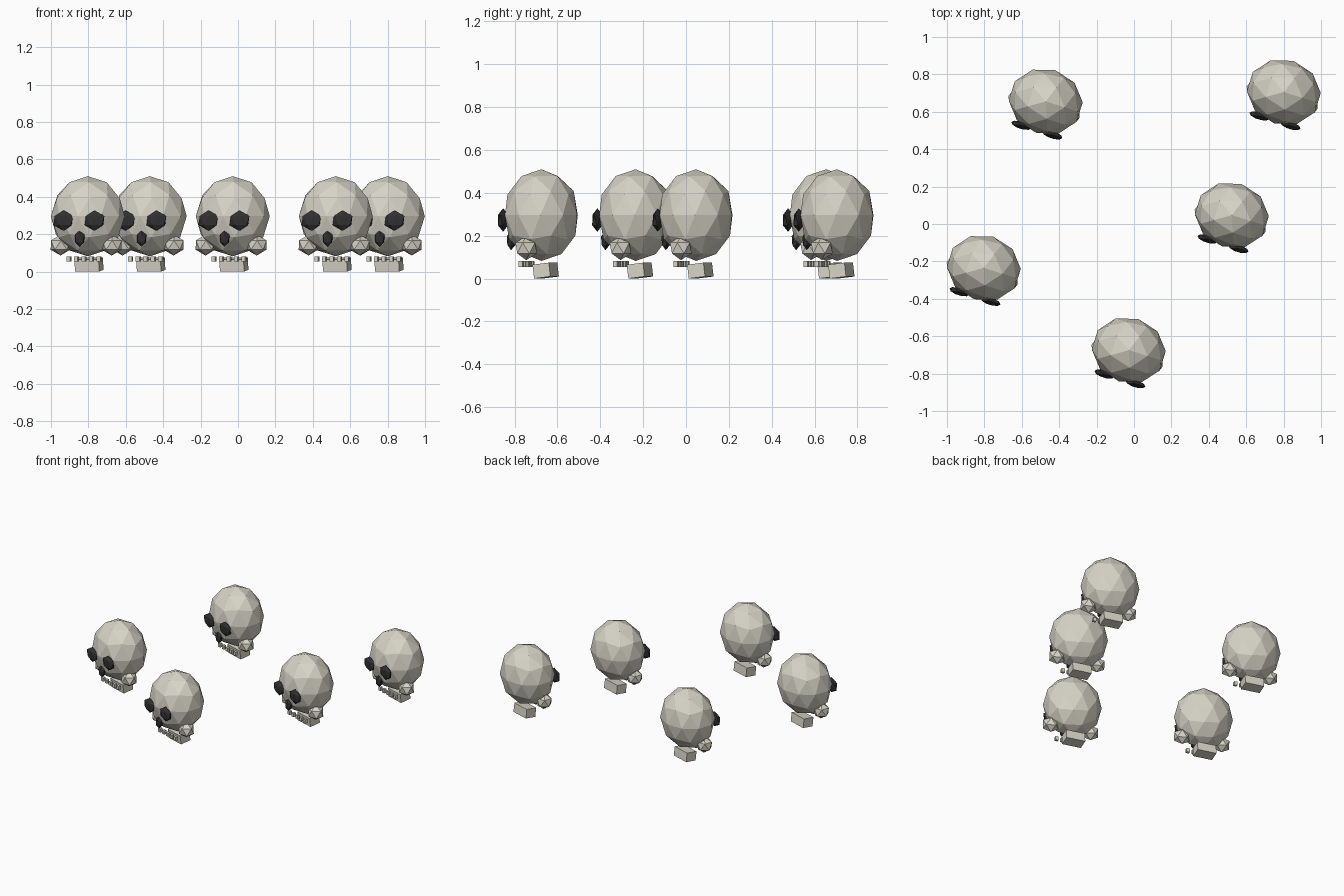
import bpy, bmesh
from mathutils import Matrix, Vector, Euler

if "Cube" in bpy.data.objects:
    bpy.data.objects.remove(bpy.data.objects["Cube"])


def material(name, rgb):
    m = bpy.data.materials.new(name)
    m.diffuse_color = (*rgb, 1)
    m.use_nodes = True
    m.node_tree.nodes["Principled BSDF"].inputs["Base Color"].default_value = m.diffuse_color
    return m


BONE = material("bone", (0.68, 0.66, 0.57))
DARK = material("socket_dark", (0.03, 0.03, 0.03))


def mesh(name, kind, mat):
    bm = bmesh.new()
    if kind == "box":
        bmesh.ops.create_cube(bm, size=1)
    else:
        bmesh.ops.create_icosphere(bm, subdivisions=kind, radius=1)
    me = bpy.data.meshes.new(name)
    bm.to_mesh(me)
    bm.free()
    me.materials.append(mat)
    return me


CRANIUM = mesh("cranium", 2, BONE)
KNOB = mesh("cheek", 1, BONE)
SOCKET = mesh("socket", 1, DARK)
BOX = mesh("bone_box", "box", BONE)


def part(name, me, base, loc, scale, tilt=0):
    ob = bpy.data.objects.new(name, me)
    bpy.context.collection.objects.link(ob)
    ob.matrix_world = base @ Matrix.LocRotScale(
        Vector(loc), Euler((tilt, 0, 0)), Vector(scale))


def skull(x, y):
    base = Matrix.Translation((x, y, 0)) @ Matrix.Rotation(-0.3, 4, 'Z')
    part("cranium", CRANIUM, base, (0, 0, 0.296), (0.2, 0.175, 0.214))
    # paired eye sockets and cheekbones
    for s in (-1, 1):
        part("eye_socket", SOCKET, base, (s * 0.087, -0.16, 0.273), (0.062, 0.022, 0.055))
        part("cheekbone", KNOB, base, (s * 0.143, -0.03, 0.142), (0.062, 0.056, 0.056))
    part("nose_hole", SOCKET, base, (0, -0.148, 0.177), (0.03, 0.022, 0.045))
    # jaw block, tilted slightly forward
    part("jaw", BOX, base, (0, 0.021, 0.037), (0.135, 0.08, 0.065), 0.12)
    # row of upper teeth
    for i in range(-2, 3):
        part("tooth", BOX, base, (i * 0.042, -0.072, 0.068), (0.022, 0.02, 0.027))


# scattered group of identical skulls
for pos in [(-0.803, -0.235), (-0.472, 0.655), (-0.028, -0.675),
            (0.523, 0.047), (0.801, 0.705)]:
    skull(*pos)
